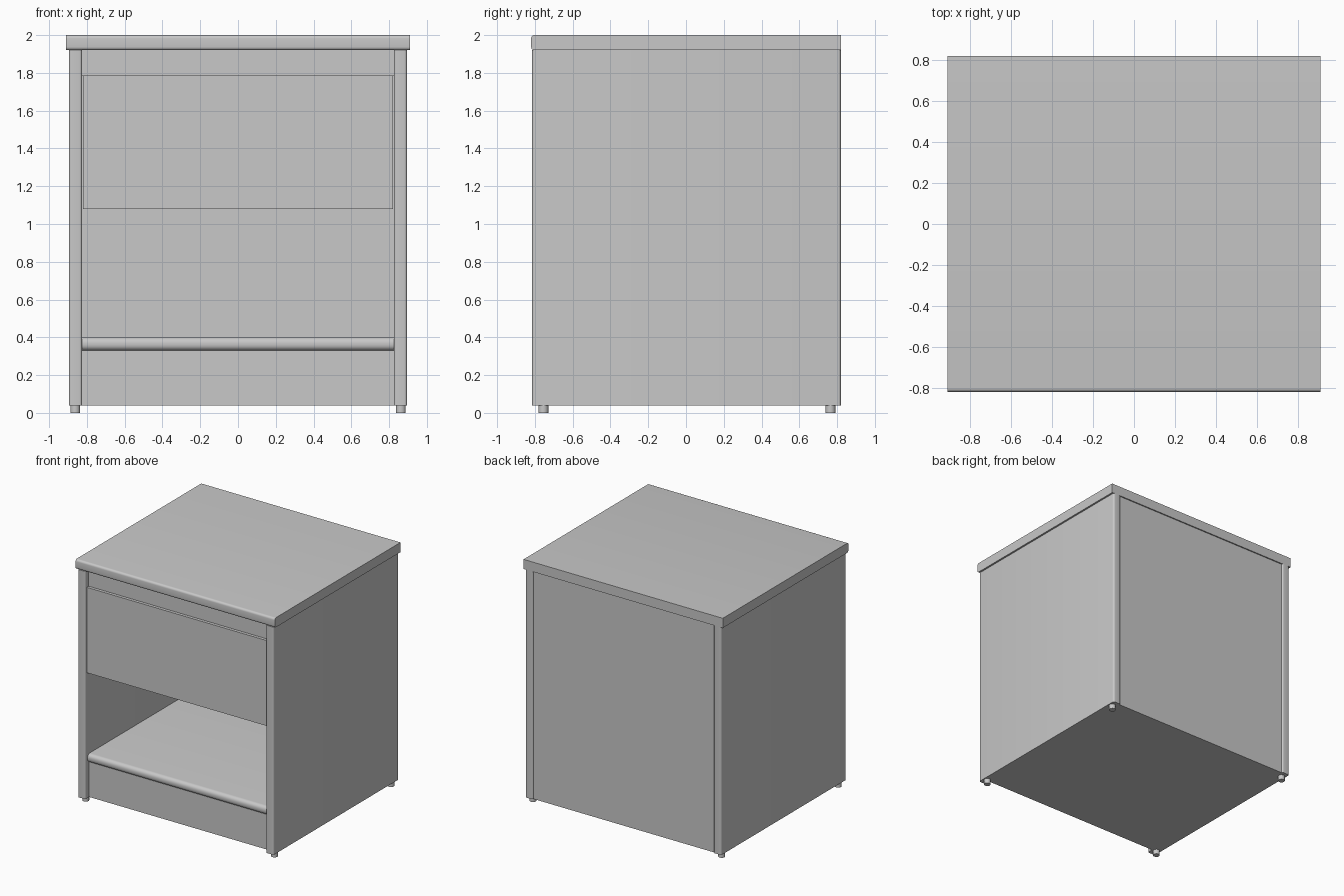
import bpy, bmesh, math
from mathutils import Vector

cube = bpy.data.objects.get("Cube")
if cube:
    bpy.data.objects.remove(cube, do_unlink=True)

# Single painted finish
grey = bpy.data.materials.new("grey_paint")
grey.use_nodes = True
colour = (0.58, 0.58, 0.58, 1)
grey.diffuse_color = colour
grey.node_tree.nodes["Principled BSDF"].inputs["Base Color"].default_value = colour


def finish(name, bm):
    mesh = bpy.data.meshes.new(name)
    bm.to_mesh(mesh)
    bm.free()
    mesh.materials.append(grey)
    obj = bpy.data.objects.new(name, mesh)
    bpy.context.collection.objects.link(obj)
    bpy.ops.object.select_all(action="DESELECT")
    obj.select_set(True)
    bpy.context.view_layer.objects.active = obj
    bpy.ops.object.shade_smooth_by_angle(angle=math.radians(35))
    return obj


def board(name, x, y, z, radius=0, rounded=None):
    """Box between (low, high) ranges; edges passing the rounded test are rounded."""
    bm = bmesh.new()
    bmesh.ops.create_cube(bm, size=1)
    for v in bm.verts:
        v.co = Vector([r[0] if c < 0 else r[1] for c, r in zip(v.co, (x, y, z))])
    if rounded:
        edges = [e for e in bm.edges if rounded(e)]
        bmesh.ops.bevel(bm, geom=edges, offset=radius, segments=5,
                        profile=0.5, affect="EDGES", clamp_overlap=True)
    return finish(name, bm)


def direction(e):
    d = e.verts[1].co - e.verts[0].co
    return max(range(3), key=lambda i: abs(d[i]))


def front_long(e):
    return direction(e) == 0 and e.verts[0].co.y < 0


INNER = 0.825
span = (-INNER, INNER)

# Top with rounded front edge
board("top_board", (-0.91, 0.91), (-0.82, 0.82), (1.92, 2.0), 0.018, front_long)

# Side panels with rounded upright edges, and feet
for side, s in (("left", 1), ("right", -1)):
    board(side + "_side_panel", sorted((s * INNER, s * 0.895)), (-0.815, 0.82),
          (0.04, 1.92), 0.015, lambda e: direction(e) == 2)
    for end, y in (("front", -0.755), ("back", 0.765)):
        bm = bmesh.new()
        bmesh.ops.create_cone(bm, cap_ends=True, segments=20, radius1=0.026,
                              radius2=0.026, depth=0.05)
        bmesh.ops.translate(bm, verts=bm.verts, vec=(s * 0.862, y, 0.025))
        finish(end + "_" + side + "_foot", bm)

# Carcass between the sides
board("back_panel", span, (0.785, 0.81), (0.04, 1.92))
board("bottom_panel", span, (-0.75, 0.785), (0.04, 0.07))
board("front_top_rail", span, (-0.775, -0.73), (1.785, 1.92))
board("back_top_rail", span, (0.74, 0.785), (1.785, 1.92))
board("shelf", span, (-0.785, 0.785), (0.33, 0.4), 0.03, front_long)
board("kick_board", span, (-0.765, -0.72), (0.04, 0.33))

# Drawer: front and open box behind it
board("drawer_front", (-0.82, 0.82), (-0.8, -0.74), (1.08, 1.785))
board("drawer_bottom", (-0.8, 0.8), (-0.74, 0.75), (1.1, 1.13))
board("drawer_back", (-0.8, 0.8), (0.72, 0.75), (1.13, 1.7))
for side, s in (("left", 1), ("right", -1)):
    board("drawer_" + side + "_wall", sorted((s * 0.77, s * 0.8)),
          (-0.74, 0.72), (1.13, 1.7))
